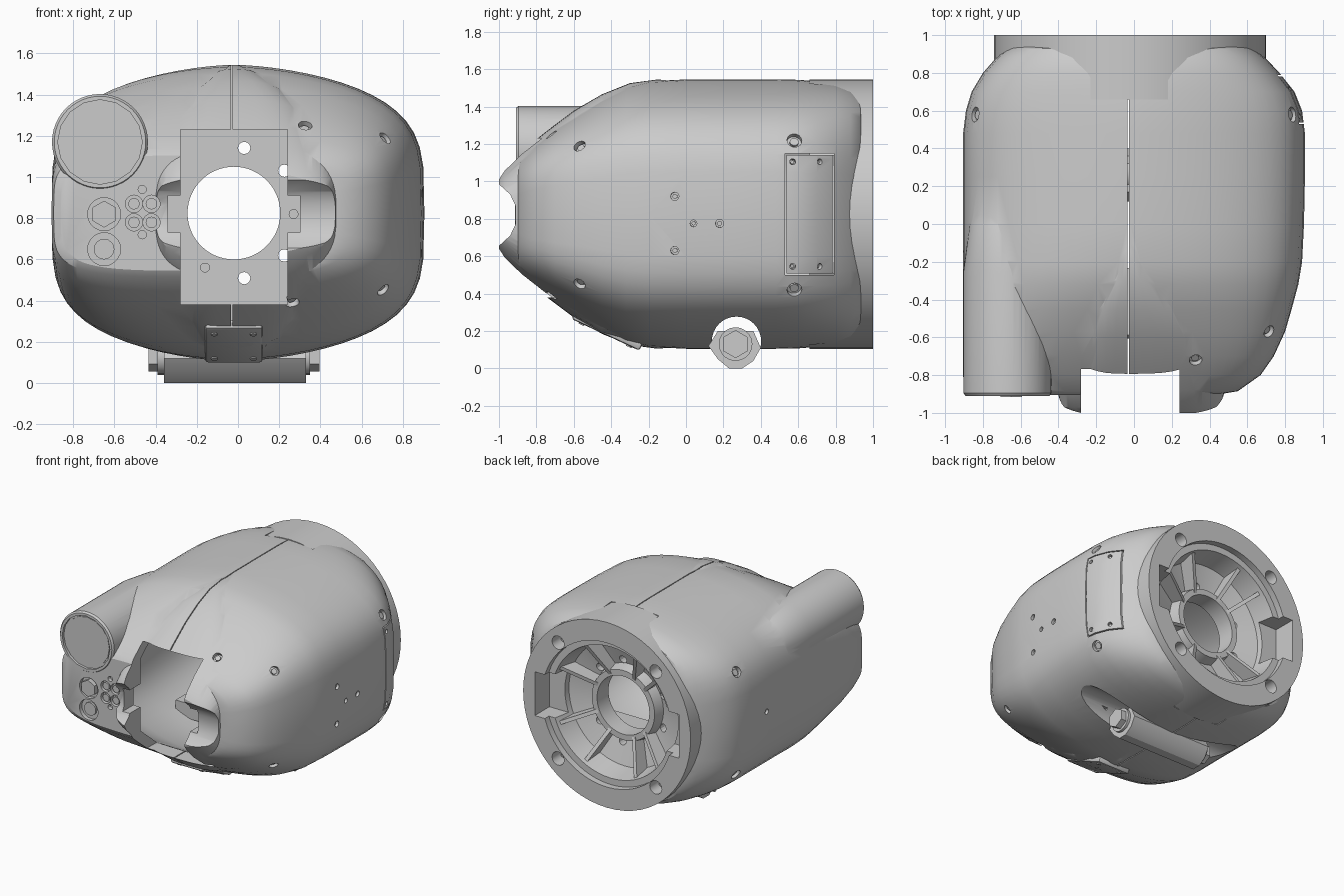
import bpy, bmesh, math
from mathutils import Vector, Matrix

if "Cube" in bpy.data.objects:
    bpy.data.objects.remove(bpy.data.objects["Cube"])

CX, CZ = -0.02, 0.825          # axis of the housing
X, Y = Vector((1, 0, 0)), Vector((0, 1, 0))


def make(name, bm):
    bmesh.ops.recalc_face_normals(bm, faces=bm.faces)
    me = bpy.data.meshes.new(name)
    bm.to_mesh(me)
    bm.free()
    ob = bpy.data.objects.new(name, me)
    bpy.context.collection.objects.link(ob)
    return ob


def skin(bm, rings, closed=False):
    loops = [[bm.verts.new(p) for p in r] for r in rings]
    pairs = list(zip(loops, loops[1:])) + ([(loops[-1], loops[0])] if closed else [])
    for a, b in pairs:
        for i in range(len(a)):
            j = (i + 1) % len(a)
            bm.faces.new((a[i], a[j], b[j], b[i]))
    if not closed:
        bm.faces.new(loops[0])
        bm.faces.new(loops[-1])


def loft(name, stations, cx=CX, cz=CZ, seg=64):
    """Stations: y, left width, right width, half height, left / right / height exponents."""
    rings = []
    for y, l, r, h, nl, nr, nz in stations:
        ring = []
        for i in range(seg):
            a = 2 * math.pi * i / seg
            c, s = math.cos(a), math.sin(a)
            w, n = (r, nr) if c > 0 else (l, nl)
            ring.append((cx + math.copysign(w * abs(c) ** (2 / n), c), y,
                         cz + math.copysign(h * abs(s) ** (2 / nz), s)))
        rings.append(ring)
    bm = bmesh.new()
    skin(bm, rings)
    return make(name, bm)


def cyls(name, items):
    """Items: centre, axis, radius, depth, sides."""
    bm = bmesh.new()
    for p, ax, r, d, seg in items:
        m = Matrix.Translation(Vector(p)) @ Vector(ax).to_track_quat('Z', 'Y').to_matrix().to_4x4()
        bmesh.ops.create_cone(bm, cap_ends=True, segments=seg, radius1=r, radius2=r, depth=d, matrix=m)
    return make(name, bm)


def prism(name, pts, x0, x1):
    bm = bmesh.new()
    skin(bm, [[(x, y, z) for y, z in pts] for x in (x0, x1)])
    return make(name, bm)


def box(name, x0, x1, y0, y1, z0, z1):
    return prism(name, [(y0, z0), (y1, z0), (y1, z1), (y0, z1)], x0, x1)


def boolean(target, op, *tools):
    for t in tools:
        mod = target.modifiers.new("bool", 'BOOLEAN')
        mod.operation, mod.object, mod.solver = op, t, 'EXACT'
        bpy.context.view_layer.objects.active = target
        bpy.ops.object.modifier_apply(modifier=mod.name)
        bpy.data.objects.remove(t, do_unlink=True)


def plate(name, c, u, n, w, h, t):
    """Thin cover plate with a screw at each corner."""
    u, n = Vector(u).normalized(), Vector(n).normalized()
    v = n.cross(u)
    m = Matrix.Translation(Vector(c)) @ Matrix((u, v, n)).transposed().to_4x4()
    bm = bmesh.new()
    bmesh.ops.create_cube(bm, size=1, matrix=Matrix.Diagonal((w, h, t, 1)))
    bmesh.ops.bevel(bm, geom=bm.edges[:], offset=t * 0.3, segments=2, affect='EDGES', profile=0.5)
    bm.transform(m)
    make(name, bm)
    cyls(name + "_screws", [(m @ Vector((sx * (w / 2 - 0.045), sy * (h / 2 - 0.06), t / 2)), n, 0.016, 0.012, 12)
                            for sx in (-1, 1) for sy in (-1, 1)])


# main shell, straight on the left and rounded on the right
body = loft("housing_shell", [
    (-0.905, 0.84, 0.45, 0.28, 5, 2.4, 4.5), (-0.885, 0.875, 0.57, 0.31, 5, 2.4, 4.5),
    (-0.80, 0.885, 0.69, 0.38, 4.5, 2.4, 4.5), (-0.70, 0.885, 0.76, 0.46, 3.8, 2.3, 4.2),
    (-0.57, 0.885, 0.82, 0.545, 3, 2.1, 4), (-0.45, 0.885, 0.855, 0.615, 2.4, 1.9, 4),
    (-0.32, 0.885, 0.89, 0.68, 2, 1.75, 4), (-0.2, 0.885, 0.91, 0.71, 1.75, 1.65, 4),
    (0.0, 0.885, 0.92, 0.72, 1.6, 1.6, 4), (0.25, 0.885, 0.925, 0.72, 1.6, 1.6, 4),
    (0.48, 0.885, 0.925, 0.72, 1.6, 1.6, 4), (0.6, 0.87, 0.91, 0.718, 1.65, 1.65, 4),
    (0.7, 0.84, 0.87, 0.71, 1.75, 1.75, 4), (0.8, 0.78, 0.79, 0.70, 1.95, 1.95, 4),
    (0.88, 0.71, 0.715, 0.68, 2.2, 2.2, 4), (0.93, 0.65, 0.65, 0.65, 2.4, 2.4, 4),
    (0.955, 0.58, 0.58, 0.59, 2.4, 2.4, 4)])
# raised nose running down the middle
nose = loft("nose", [
    (-1.0, 0.33, 0.44, 0.20, 3, 3, 3), (-0.97, 0.37, 0.48, 0.245, 3, 3, 3), (-0.88, 0.385, 0.50, 0.335, 3, 3, 3.2),
    (-0.75, 0.385, 0.50, 0.44, 3, 3, 3.5), (-0.6, 0.37, 0.47, 0.553, 3, 3, 3.5), (-0.45, 0.33, 0.41, 0.64, 3, 3, 3),
    (-0.3, 0.25, 0.31, 0.70, 2.6, 2.6, 2.6), (-0.15, 0.15, 0.18, 0.72, 2.4, 2.4, 2.4),
    (0.05, 0.06, 0.08, 0.70, 2, 2, 2)])
boolean(nose, 'DIFFERENCE', prism("valley", [(-1.1, 1.07), (-1.0, 0.985), (-0.94, 0.93), (-0.912, 0.87), (-0.912, 0.77),
                                             (-0.94, 0.71), (-1.0, 0.655), (-1.1, 0.57)], -1, 1))
# lamp tube on the upper left
tube = loft("lamp_tube", [(y, r, r, r, 2, 2, 2) for y, r in
            [(-0.91, 0.222), (-0.895, 0.233), (-0.25, 0.233), (0.0, 0.2), (0.25, 0.1)]], -0.67, 1.17, 48)
boolean(body, 'UNION', nose, tube)

# hollow inside, front opening and rear seat
cavity = loft("cavity", [
    (-0.8, 0.76, 0.5, 0.28, 3.2, 2.4, 4), (-0.6, 0.81, 0.70, 0.45, 2.6, 2.1, 4), (-0.3, 0.82, 0.81, 0.61, 1.8, 1.7, 4),
    (0.0, 0.82, 0.86, 0.655, 1.6, 1.6, 4), (0.5, 0.82, 0.865, 0.655, 1.6, 1.6, 4),
    (0.70, 0.77, 0.79, 0.65, 1.6, 1.6, 4)])
boolean(body, 'DIFFERENCE', cavity,
        box("opening", -0.28, 0.24, -1.1, -0.3, 0.38, 1.23),
        box("side_notch", -0.34, 0.30, -1.1, -0.4, 0.73, 0.91),
        cyls("rear_seat", [((CX, 0.88, CZ), Y, 0.712, 0.44, 64)]),
        box("tab_notch", -0.23, 0.18, 0.66, 1.1, 0.02, 1.6))
# bottom cross groove with its saddle, and the centre seam
boolean(body, 'UNION', box("saddle_wide", -0.60, 0.60, 0.09, 0.44, 0.245, 0.36),
        box("saddle_core", -0.40, 0.40, 0.085, 0.445, 0.178, 0.355))
boolean(body, 'DIFFERENCE', cyls("groove", [((0, 0.27, 0.145), X, 0.132, 2.4, 32)]),
        box("seam", -0.034, -0.027, -0.85, 0.7, 0.02, 1.6))

# lamp recess and connector sockets on the front left
sockets = [(-0.65, 0.82, 0.08, 20), (-0.65, 0.65, 0.08, 20), (-0.465, 0.94, 0.02, 12), (-0.465, 0.72, 0.02, 12)]
sockets += [(x, z, 0.042, 16) for x in (-0.505, -0.42) for z in (0.78, 0.87)]
boolean(body, 'DIFFERENCE', cyls("lamp_recess", [((-0.67, -0.92, 1.17), Y, 0.205, 0.06, 16)]),
        cyls("socket_cut", [((x, -0.92, z), Y, r, 0.09, s) for x, z, r, s in sockets]))
cyls("lamp_lens", [((-0.67, -0.887, 1.17), Y, 0.192, 0.02, 16)])
cyls("large_connector", [((-0.65, -0.89, 0.82), Y, 0.065, 0.05, 6), ((-0.65, -0.88, 0.65), Y, 0.05, 0.02, 16)])
cyls("small_connectors", [((x, -0.885, z), Y, 0.028, 0.03, 12) for x in (-0.505, -0.42) for z in (0.78, 0.87)])

# counterbored screws on the sides, found on the surface
bpy.context.view_layer.update()
cuts, heads = [], []
right = [(0.58, 1.22, 0.04), (0.58, 0.42, 0.04), (-0.57, 1.19, 0.034), (-0.57, 0.45, 0.034),
         (-0.72, 1.25, 0.034), (-0.72, 0.39, 0.034), (-0.06, 0.92, 0.022), (-0.06, 0.63, 0.022),
         (0.04, 0.775, 0.018), (0.18, 0.775, 0.022)]
right += [(y, z, 0.016) for y in (0.57, 0.715) for z in (0.545, 1.105)]
left = [(0.58, 1.22, 0.04), (0.58, 0.42, 0.04), (0.3, 0.82, 0.02)]
for side, spots in ((1, right), (-1, left)):
    for y, z, r in spots:
        hit, p, n, _ = body.ray_cast(Vector((2 * side, y, z)), Vector((-side, 0, 0)))
        if hit:
            cuts.append((p, n, r, 0.06, 16))
            heads.append((p - n * 0.026, n, r * 0.6, 0.02, 12))
# outline of the flush cover on the right side
g = 0.008
boolean(body, 'DIFFERENCE', cyls("screw_cut", cuts),
        box("cover_low", 0.6, 1.1, 0.53, 0.79, 0.50, 0.50 + g), box("cover_high", 0.6, 1.1, 0.53, 0.79, 1.15 - g, 1.15),
        box("cover_front", 0.6, 1.1, 0.53, 0.53 + g, 0.50, 1.15), box("cover_back", 0.735, 1.1, 0.79 - g, 0.79, 0.50, 1.15))
cyls("side_screws", heads)

# cover plate under the nose
plate("lower_cover", (CX, -0.42, 0.202), (1, 0, 0), (0, -0.42, -0.9), 0.28, 0.40, 0.05)

# rear mounting ring turned from a profile (radius, y)
profile = [(0.72, 0.66), (0.72, 1.0), (0.56, 1.0), (0.56, 0.95), (0.51, 0.95), (0.48, 0.78),
           (0.29, 0.72), (0.27, 0.80), (0.225, 0.80), (0.225, 0.66)]
bm = bmesh.new()
skin(bm, [[(CX + r * math.cos(2 * math.pi * i / 60), y, CZ + r * math.sin(2 * math.pi * i / 60))
           for r, y in profile] for i in range(60)], closed=True)
mount = make("rear_mount", bm)
bolts = [((CX + 0.32 * math.cos(math.radians(a)), 0.7, CZ + 0.32 * math.sin(math.radians(a))), Y, 0.03, 0.3, 12)
         for a in (81, 40, 157, 203, -40, -81)]
corners = [(CX + sx * 0.42, CZ + sz * 0.45) for sx in (-1, 1) for sz in (-1, 1)]
boolean(mount, 'DIFFERENCE', cyls("bolt_cut", bolts),
        cyls("corner_cut", [((x, 0.95, z), Y, 0.052, 0.2, 16) for x, z in corners]),
        box("window_a", 0.40, 0.60, 0.82, 1.1, CZ - 0.17, CZ + 0.17),
        box("window_b", -0.64, -0.44, 0.82, 1.1, CZ - 0.17, CZ + 0.17))
cyls("corner_bolts", [((x, 0.88, z), Y, 0.034, 0.08, 6) for x, z in corners])
cyls("plate_pins", [((-0.16, 0.655, 0.56), Y, 0.024, 0.03, 12), ((0.27, 0.655, 0.82), Y, 0.024, 0.03, 12)])

# sloping ribs between hub and ring
bm = bmesh.new()
for deg in (25, 62, 112, 138, 222, 248, 298, 335):
    a = math.radians(deg)
    d, t = Vector((math.cos(a), 0, math.sin(a))), Vector((-math.sin(a), 0, math.cos(a))) * 0.014
    o = Vector((CX, 0, CZ))
    pts = [(0.24, 0.70), (0.24, 0.80), (0.505, 0.92), (0.505, 0.70)]
    skin(bm, [[o + d * r + Y * y + t * s for r, y in pts] for s in (-1, 1)])
make("mount_ribs", bm)

# bottom cross bar with hexagonal ends
bar = prism("cross_bar", [(0.12, 0.12), (0.17, 0.05), (0.23, 0.0), (0.30, 0.0), (0.36, 0.04), (0.40, 0.11),
                          (0.36, 0.2), (0.17, 0.2)], -0.36, 0.33)
cyls("bar_nuts", [((-0.02, 0.265, 0.13), X, 0.09, 0.74, 20), ((-0.02, 0.265, 0.13), X, 0.075, 0.83, 6)])

# soft shading with crisp edges
for ob in bpy.context.scene.objects:
    ob.select_set(ob.type == 'MESH')
bpy.context.view_layer.objects.active = body
bpy.ops.object.shade_smooth_by_angle(angle=math.radians(28))
